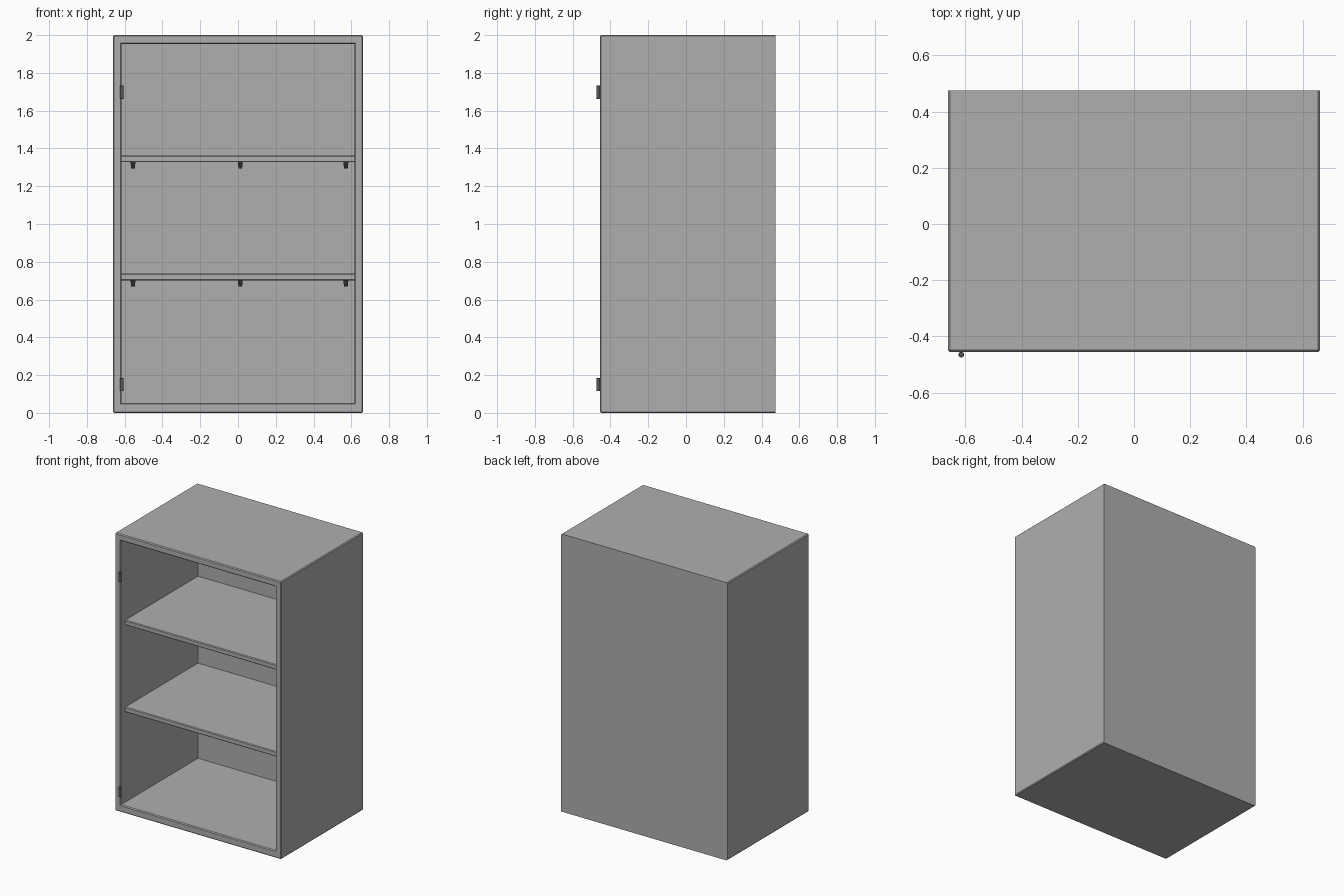
import bpy, bmesh, math
from mathutils import Matrix, Vector

if "Cube" in bpy.data.objects:
    bpy.data.objects.remove(bpy.data.objects["Cube"])

W, H = 0.662, 2.0                  # outer half width, height
YF, YB = -0.455, 0.475             # carcass front and back
IX, IZ0, IZ1, IYB = 0.616, 0.052, 1.953, 0.425   # interior space


def material(name, v):
    m = bpy.data.materials.new(name)
    m.diffuse_color = (v, v, v, 1)
    m.use_nodes = True
    m.node_tree.nodes["Principled BSDF"].inputs["Base Color"].default_value = m.diffuse_color
    return m


BODY = material("grey_body", 0.43)
METAL = material("dark_metal", 0.1)


def finish(bm, name, mat):
    bmesh.ops.recalc_face_normals(bm, faces=bm.faces)
    me = bpy.data.meshes.new(name)
    bm.to_mesh(me)
    bm.free()
    me.materials.append(mat)
    ob = bpy.data.objects.new(name, me)
    bpy.context.collection.objects.link(ob)
    return ob


def add_box(bm, lo, hi):
    lo, hi = Vector(lo), Vector(hi)
    m = Matrix.Translation((lo + hi) / 2) @ Matrix.Diagonal((*(hi - lo), 1))
    return bmesh.ops.create_cube(bm, size=1, matrix=m)['verts']


def chamfer(bm, test, width):
    edges = [e for e in bm.edges if test(*[v.co for v in e.verts])]
    bmesh.ops.bevel(bm, geom=edges, offset=width, segments=1,
                    affect='EDGES', clamp_overlap=True)


# carcass: box whose front is inset and pushed in to form the hollow
bm = bmesh.new()
add_box(bm, (-W, YF, 0), (W, YB, H))
bm.normal_update()
front = min(bm.faces, key=lambda f: f.calc_center_median().y)
bmesh.ops.inset_region(bm, faces=[front], thickness=0.04)
for v in front.verts:
    v.co = (math.copysign(IX, v.co.x), YF, IZ1 if v.co.z > 1 else IZ0)
pushed = bmesh.ops.extrude_discrete_faces(bm, faces=[front])['faces'][0]
for v in pushed.verts:
    v.co.y = IYB


def carcass_edge(a, b):
    on_front = abs(a.y - YF) < 1e-4 and abs(b.y - YF) < 1e-4
    # skip the mitre lines between outer and inner front loops
    mitre = (abs(a.x) > 0.64) != (abs(b.x) > 0.64)
    outer_long = abs(a.y - b.y) > 0.5 and abs(a.x) > 0.64
    return (on_front and not mitre) or outer_long


chamfer(bm, carcass_edge, 0.006)
finish(bm, "cabinet_carcass", BODY)

# shelves with chamfered front edges, and small tapered brackets under them
for label, z in (("lower", 0.701), ("upper", 1.327)):
    sy = -0.405
    bm = bmesh.new()
    add_box(bm, (-IX, sy, z), (IX, IYB, z + 0.036))
    chamfer(bm, lambda a, b: abs(a.y - sy) < 1e-4 and abs(b.y - sy) < 1e-4
            and abs(a.x - b.x) > 0.5, 0.005)
    finish(bm, label + "_shelf", BODY)

    bm = bmesh.new()
    for x in (-0.556, 0.012, 0.571):
        for v in add_box(bm, (x - 0.013, 0.36, z - 0.032), (x + 0.013, IYB, z)):
            if v.co.z < z - 0.01:
                v.co.x = x + (v.co.x - x) * 0.75
                if v.co.y < 0.4:
                    v.co.y += 0.03
    finish(bm, label + "_shelf_brackets", METAL)

# hinge barrels on the left of the opening
for label, z in (("lower", 0.15), ("upper", 1.698)):
    bm = bmesh.new()
    bmesh.ops.create_cone(bm, cap_ends=True, segments=16, radius1=0.01,
                          radius2=0.01, depth=0.07,
                          matrix=Matrix.Translation((-0.615, -0.465, z)))
    chamfer(bm, lambda a, b: abs(a.z - b.z) < 1e-4, 0.002)
    ob = finish(bm, label + "_hinge", METAL)
    bpy.context.view_layer.objects.active = ob
    ob.select_set(True)
    bpy.ops.object.shade_smooth_by_angle(angle=math.radians(35))
    ob.select_set(False)
